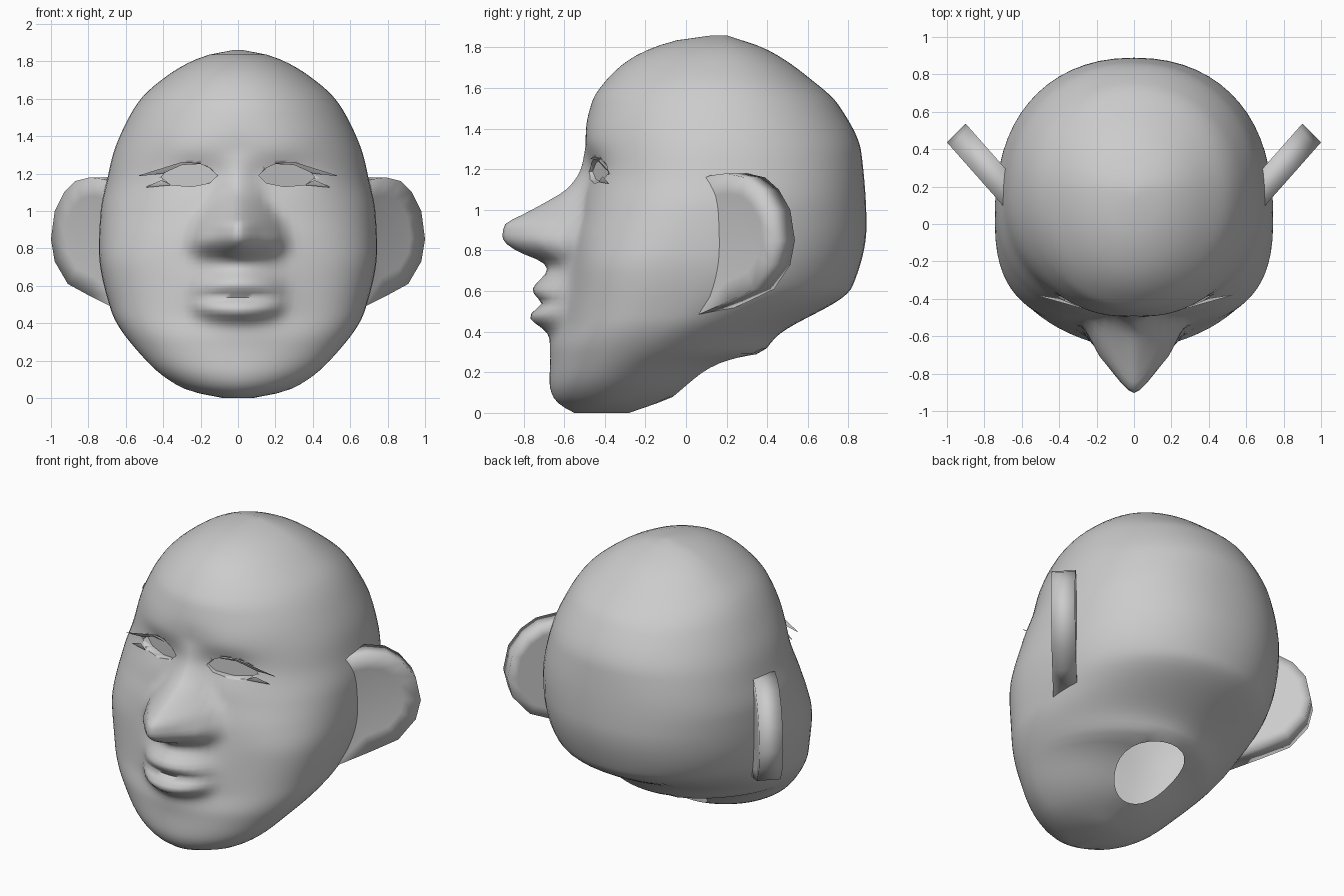
import bpy, bmesh, math
from mathutils import Vector
from mathutils.bvhtree import BVHTree

cube = bpy.data.objects.get("Cube")
if cube:
    bpy.data.objects.remove(cube)


def material(name, value):
    mat = bpy.data.materials.new(name)
    mat.use_nodes = True
    color = (value, value, value, 1)
    mat.diffuse_color = color
    mat.node_tree.nodes["Principled BSDF"].inputs["Base Color"].default_value = color
    return mat


skin = material("plain grey", 0.6)


def add_object(name, bm, angle=40):
    mesh = bpy.data.meshes.new(name)
    bm.to_mesh(mesh)
    bm.free()
    obj = bpy.data.objects.new(name, mesh)
    bpy.context.collection.objects.link(obj)
    mesh.materials.append(skin)
    for other in bpy.context.selected_objects:
        other.select_set(False)
    obj.select_set(True)
    bpy.context.view_layer.objects.active = obj
    bpy.ops.object.shade_smooth_by_angle(angle=math.radians(angle))
    return obj


def curve(table, z):
    """Smooth interpolation through the table without overshoot."""
    if z <= table[0][0]:
        return table[0][1]
    if z >= table[-1][0]:
        return table[-1][1]
    slopes = [(b[1] - a[1]) / (b[0] - a[0]) for a, b in zip(table, table[1:])]

    def tangent(k):
        if k == 0 or k == len(slopes):
            return slopes[min(k, len(slopes) - 1)]
        a, b = slopes[k - 1], slopes[k]
        return 2 * a * b / (a + b) if a * b > 0 else 0

    k = max(i for i, point in enumerate(table) if point[0] <= z)
    (z0, v0), (z1, v1) = table[k], table[k + 1]
    h = z1 - z0
    t = (z - z0) / h
    ease = t * t * (3 - 2 * t)
    return (v0 * (1 - ease) + v1 * ease + h * t * (1 - t) ** 2 * tangent(k)
            - h * t * t * (1 - t) * tangent(k + 1))


def bell(value, centre, spread):
    return math.exp(-((value - centre) / spread) ** 2 / 2)


# Skull sections: (height, value)
FRONT = [(0, -.55), (.02, -.59), (.07, -.65), (.14, -.67), (.3, -.645), (.45, -.59), (.7, -.56), (.85, -.55),
         (1, -.52), (1.2, -.49), (1.4, -.49), (1.54, -.46), (1.63, -.4), (1.74, -.28), (1.83, -.07), (1.86, .13)]
BACK = [(0, -.28), (.08, -.06), (.265, .26), (.285, .36), (.38, .45), (.62, .82), (.92, .89), (1.28, .865),
        (1.52, .75), (1.64, .62), (1.79, .4), (1.86, .2)]
WIDTH = [(0, .08), (.04, .27), (.21, .5), (.47, .68), (.8, .745), (1, .735), (1.17, .7), (1.3, .67),
         (1.45, .61), (1.6, .52), (1.73, .37), (1.8, .25), (1.845, .12), (1.86, .03)]
MIDDLE = [(0, -.42), (.2, -.33), (.47, -.08), (.8, .04), (1.2, .15), (1.86, .17)]
FRONT_ROUND = [(0, 1.1), (.2, 1), (.45, .74), (.7, .72), (.88, .8), (1.25, .94), (1.6, 1)]
BACK_ROUND = [(0, 1.1), (.4, 1.05), (.7, .92), (1.1, .9), (1.4, .97), (1.7, 1)]
NOSE = [(.64, 0), (.7, .03), (.74, .08), (.8, .25), (.86, .34), (.93, .355), (.97, .29), (1.05, .16), (1.1, .09), (1.2, .03), (1.32, 0)]
NOSE_WIDTH = [(.75, .24), (.85, .26), (.95, .23), (1.05, .16), (1.2, .1)]


def features(x, z):
    """Forward push of the face at one point."""
    x = abs(x)
    push = curve(NOSE, z) * max(0, 1 - (x / curve(NOSE_WIDTH, z)) ** 1.4)
    push += .125 * bell(z, .57, .15) * bell(x, 0, .15)
    across = (x / .25) ** 2
    upper = .07 * bell(z, .615 - .04 * across, .042)
    lower = .085 * bell(z, .468 + .03 * across, .038)
    push += max(0, 1 - across ** 2) * (upper + lower - .02 * bell(z, .54, .015))
    push += .04 * bell(x, .2, .035) * bell(z, .83, .05)
    push += .015 * bell(z, 1.34, .06) * bell(x, .25, .15)
    push -= .025 * bell(z, 1.2, .06) * bell(x, .24, .1)
    return push


# Head: stacked rings, denser towards the face
bm = bmesh.new()
ROWS, HALF = 76, 40
angles = [math.pi * (i / HALF) ** 1.4 for i in range(HALF + 1)]
angles += [-a for a in reversed(angles[1:-1])]
rings = []
for row in range(ROWS + 1):
    z = 1.86 * row / ROWS
    mid, wide = curve(MIDDLE, z), curve(WIDTH, z)
    ring = []
    for a in angles:
        s, c = math.sin(a), math.cos(a)
        power = curve(FRONT_ROUND if c > 0 else BACK_ROUND, z)
        x = wide * math.copysign(abs(s) ** power, s)
        if c > 0:
            y = mid - (mid - curve(FRONT, z)) * c ** power - features(x, z)
        else:
            y = mid + (curve(BACK, z) - mid) * (-c) ** power
        ring.append(bm.verts.new((x, y, z)))
    rings.append(ring)
for low, high in zip(rings, rings[1:]):
    for i in range(len(angles)):
        j = (i + 1) % len(angles)
        bm.faces.new((low[i], low[j], high[j], high[i]))
bm.faces.new(rings[0])
bm.faces.new(rings[-1])
inner = [v for ring in rings[1:-3] for v in ring]
bmesh.ops.smooth_vert(bm, verts=inner, factor=.4, use_axis_x=True, use_axis_y=True, use_axis_z=True)
bmesh.ops.recalc_face_normals(bm, faces=bm.faces)
head = add_object("head", bm, angle=75)

# Eye sockets: shallow almond recesses cut on both sides
EYE = [(.11, 1.19), (.15, 1.23), (.22, 1.26), (.3, 1.255), (.38, 1.22), (.41, 1.18), (.36, 1.14), (.25, 1.13), (.15, 1.15)]
bm = bmesh.new()
for side in (1, -1):
    near = [bm.verts.new((side * x, -.65, z)) for x, z in EYE]
    far = [bm.verts.new((side * x, .41 * x - .505, z)) for x, z in EYE]
    bm.faces.new(near)
    bm.faces.new(far)
    for i in range(len(EYE)):
        bm.faces.new((near[i - 1], near[i], far[i], far[i - 1]))
bmesh.ops.recalc_face_normals(bm, faces=bm.faces)
cutter = add_object("eye_cutter", bm)
cutter.hide_render = True
cut = head.modifiers.new("eyes", 'BOOLEAN')
cut.operation, cut.solver, cut.object = 'DIFFERENCE', 'EXACT', cutter
bpy.context.view_layer.objects.active = head
bpy.ops.object.modifier_apply(modifier=cut.name)
bpy.data.objects.remove(cutter)

# Neck: round opening in the underside, its rim kept on the skin
bm = bmesh.new()
bm.from_mesh(head.data)
surface = BVHTree.FromBMesh(bm)
centre, radius = Vector((0, .14)), .205
hole = []
for f in bm.faces:
    mid = f.calc_center_median()
    if mid.z < .4 and (mid.xy - centre).length < radius:
        hole.append(f)
bmesh.ops.delete(bm, geom=hole, context='FACES')
for v in bm.verts:
    if v.is_boundary and v.co.z < .45:
        rim = centre + (v.co.xy - centre).normalized() * radius
        hit = surface.ray_cast(Vector((rim.x, rim.y, -1)), Vector((0, 0, 1)))[0]
        if hit:
            v.co = hit
bm.to_mesh(head.data)
bm.free()

# Ears: thick swept-back plates with a softly dished front
EAR = [(.66, 1.14), (.72, 1.17), (.79, 1.18), (.87, 1.16), (.93, 1.1), (.98, 1), (1, .85), (.98, .73), (.91, .61), (.8, .55), (.66, .48)]
for side, name in ((1, "left_ear"), (-1, "right_ear")):
    bm = bmesh.new()
    front = [bm.verts.new((side * x, .12 + 1.13 * (x - .72), z)) for x, z in EAR]
    back = [bm.verts.new(v.co + Vector((-.1 * side, .1, 0))) for v in front]
    face = bm.faces.new(front)
    rear = bm.faces.new(back)
    for i in range(len(EAR)):
        bm.faces.new((front[i - 1], front[i], back[i], back[i - 1]))
    bmesh.ops.recalc_face_normals(bm, faces=bm.faces)
    bmesh.ops.inset_region(bm, faces=[face], thickness=.1, depth=-.015)
    bmesh.ops.inset_region(bm, faces=[rear], thickness=.06, depth=0)
    add_object(name, bm, angle=100)

# Eyelashes: thin pointed plates sweeping outwards
UPPER = [(.2, -.47, 1.255), (.3, -.445, 1.262), (.53, -.38, 1.19), (.4, -.4, 1.205), (.3, -.44, 1.25)]
LOWER = [(.36, -.43, 1.142), (.41, -.41, 1.165), (.49, -.38, 1.13)]
for side, name in ((1, "left"), (-1, "right")):
    for part, points in (("upper", UPPER), ("lower", LOWER)):
        bm = bmesh.new()
        outline = [bm.verts.new((side * x, y, z)) for x, y, z in points]
        under = [bm.verts.new(v.co + Vector((0, .002, -.004))) for v in outline]
        bm.faces.new(outline)
        bm.faces.new(under)
        for i in range(len(points)):
            bm.faces.new((outline[i - 1], outline[i], under[i], under[i - 1]))
        bmesh.ops.triangulate(bm, faces=bm.faces)
        bmesh.ops.recalc_face_normals(bm, faces=bm.faces)
        add_object(name + "_" + part + "_lashes", bm)
